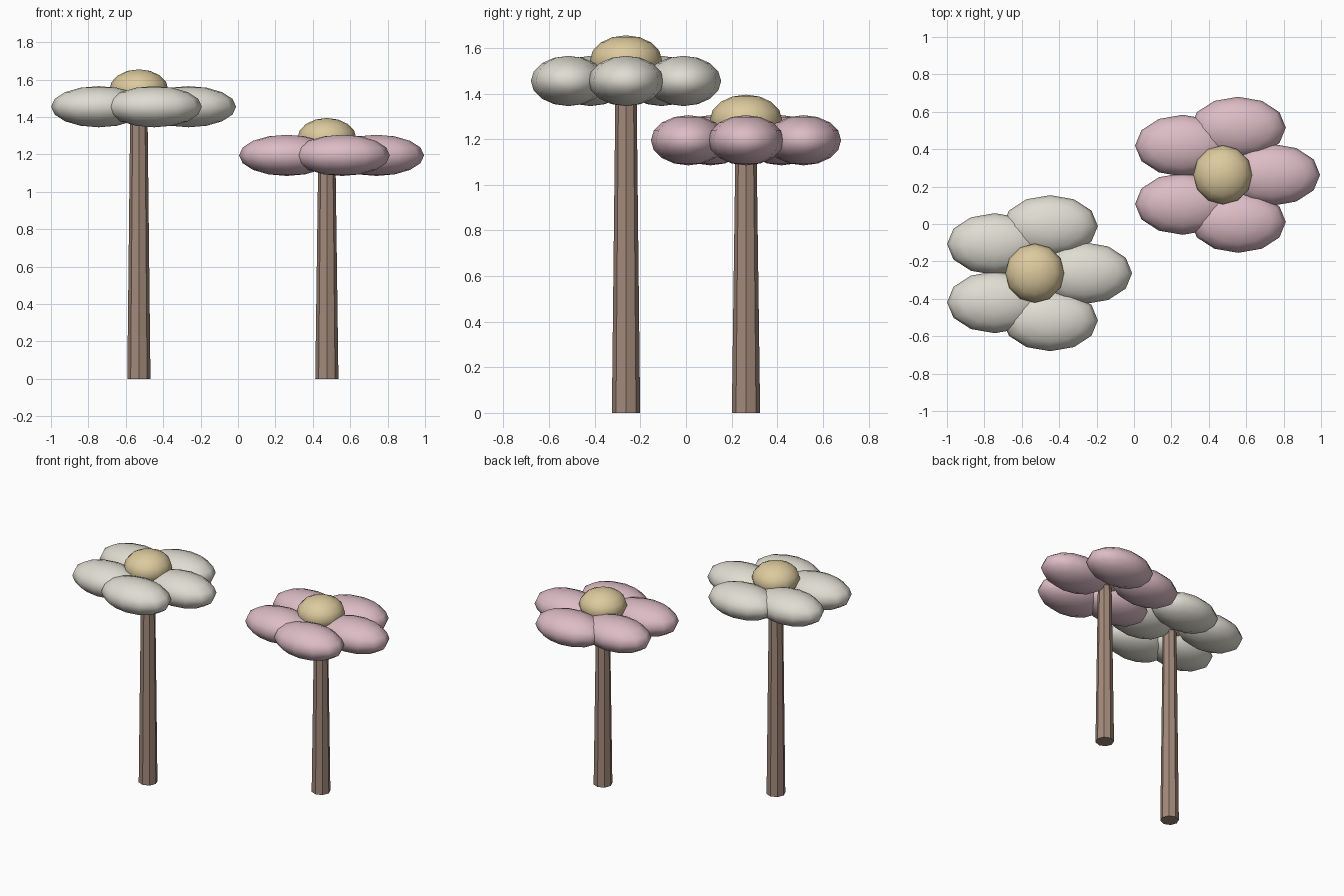
import bpy
import math

cube = bpy.data.objects.get("Cube")
if cube:
    bpy.data.objects.remove(cube, do_unlink=True)


def make_material(name, rgb):
    mat = bpy.data.materials.new(name)
    mat.use_nodes = True
    mat.diffuse_color = (*rgb, 1)
    bsdf = next(n for n in mat.node_tree.nodes if n.type == 'BSDF_PRINCIPLED')
    bsdf.inputs["Base Color"].default_value = (*rgb, 1)
    return mat


BROWN = make_material("bark brown", (0.36, 0.25, 0.195))
GOLD = make_material("pale gold", (0.72, 0.59, 0.34))
CREAM = make_material("cream white", (0.74, 0.72, 0.64))
PINK = make_material("dusty pink", (0.72, 0.50, 0.56))


def finish(name, mat, angle):
    obj = bpy.context.object
    obj.name = name
    obj.data.materials.append(mat)
    bpy.ops.object.transform_apply(location=False, rotation=False, scale=True)
    bpy.ops.object.shade_smooth_by_angle(angle=math.radians(angle))


def ellipsoid(name, mat, center, radii):
    bpy.ops.mesh.primitive_uv_sphere_add(segments=12, ring_count=8, location=center)
    bpy.context.object.scale = radii
    finish(name, mat, 60)


def flower(name, x, y, petal_z, petal_mat):
    # tapered eight-sided stem, running up into the petals
    bpy.ops.mesh.primitive_cone_add(vertices=8, radius1=0.062, radius2=0.046,
                                    depth=petal_z, location=(x, y, petal_z / 2))
    finish(name + "_stem", BROWN, 30)
    # ring of five petals, all stretched along x
    for i in range(5):
        a = i * math.tau / 5
        spot = (x + 0.265 * math.cos(a), y + 0.265 * math.sin(a), petal_z)
        ellipsoid(f"{name}_petal_{i + 1}", petal_mat, spot, (0.255, 0.165, 0.11))
    # domed middle
    ellipsoid(name + "_center", GOLD, (x, y, petal_z + 0.09), (0.158, 0.158, 0.11))


flower("tall_flower", -0.53, -0.263, 1.455, CREAM)
flower("short_flower", 0.475, 0.263, 1.195, PINK)
